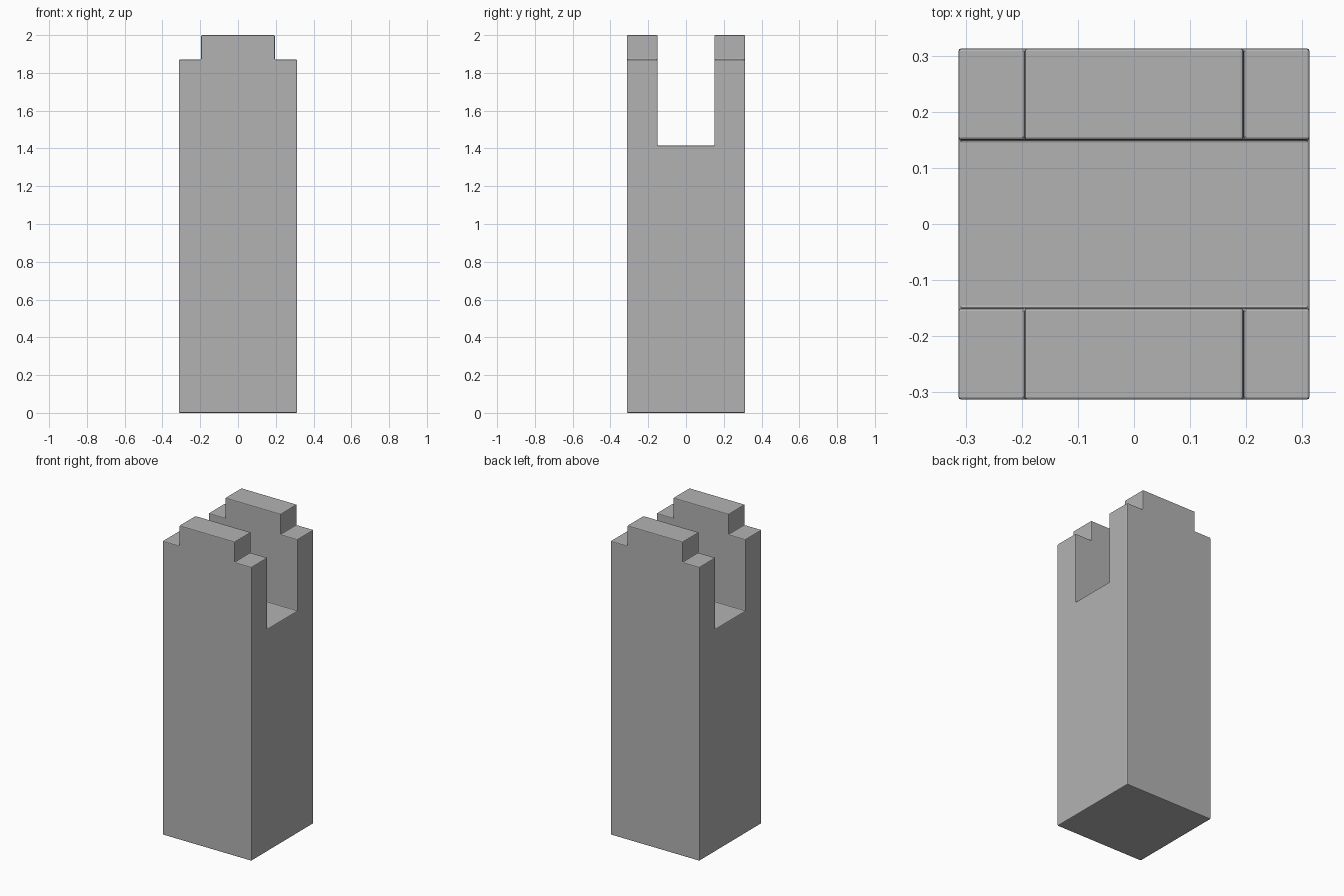
import bpy
import bmesh

cube = bpy.data.objects.get("Cube")
if cube:
    bpy.data.objects.remove(cube, do_unlink=True)

HALF = 0.313        # half width of the square pillar
SHOULDER = 1.87     # height of the corner steps
TOP = 2.0
TAB = 0.195         # half width of the raised tabs
SLOT = 0.15         # half width of the slot
SLOT_FLOOR = 1.415

stone = bpy.data.materials.new("grey stone")
stone.use_nodes = True
grey = (0.45, 0.45, 0.45, 1)
stone.diffuse_color = grey
stone.node_tree.nodes["Principled BSDF"].inputs["Base Color"].default_value = grey


def prism(name, profile, axis, half):
    """Extrude a profile along x (profile in y,z) or along y (profile in x,z)."""
    bm = bmesh.new()
    if axis == "x":
        verts = [bm.verts.new((-half, a, z)) for a, z in profile]
        move = (2 * half, 0, 0)
    else:
        verts = [bm.verts.new((a, -half, z)) for a, z in profile]
        move = (0, 2 * half, 0)
    face = bm.faces.new(verts)
    result = bmesh.ops.extrude_face_region(bm, geom=[face])
    moved = [v for v in result["geom"] if isinstance(v, bmesh.types.BMVert)]
    bmesh.ops.translate(bm, verts=moved, vec=move)
    bmesh.ops.recalc_face_normals(bm, faces=bm.faces)
    mesh = bpy.data.meshes.new(name)
    bm.to_mesh(mesh)
    bm.free()
    mesh.materials.append(stone)
    obj = bpy.data.objects.new(name, mesh)
    bpy.context.collection.objects.link(obj)
    return obj


# Pillar with stepped shoulders
right_side = [(HALF, 0), (HALF, SHOULDER), (TAB, SHOULDER), (TAB, TOP)]
left_side = [(-x, z) for x, z in reversed(right_side)]
pillar = prism("pillar", right_side + left_side, "y", HALF)

# Slot running from side to side through the top
cutter = prism("slot_cutter", [(-SLOT, SLOT_FLOOR), (SLOT, SLOT_FLOOR),
                               (SLOT, TOP + 0.5), (-SLOT, TOP + 0.5)], "x", 1)
cutter.hide_render = True
cut = pillar.modifiers.new("slot", "BOOLEAN")
cut.operation = "DIFFERENCE"
cut.solver = "EXACT"
cut.object = cutter

# Softened edges
bevel = pillar.modifiers.new("soft edges", "BEVEL")
bevel.width = 0.005
bevel.segments = 2
bevel.limit_method = "ANGLE"

# Bake the modifiers and drop the cutter
bpy.context.view_layer.objects.active = pillar
pillar.select_set(True)
for modifier in list(pillar.modifiers):
    bpy.ops.object.modifier_apply(modifier=modifier.name)
bpy.data.objects.remove(cutter, do_unlink=True)
